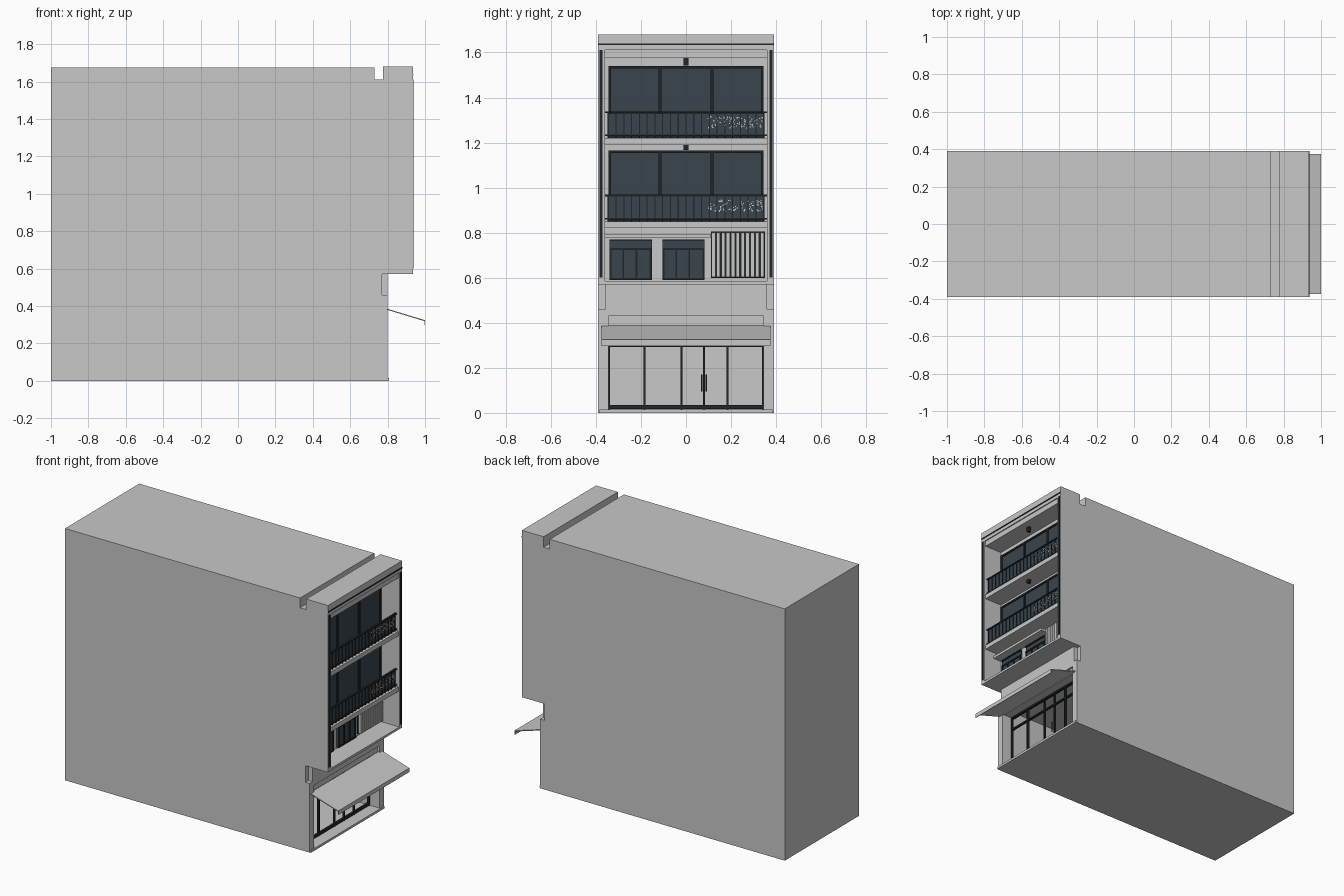
import bpy, bmesh, random
from mathutils import Vector

if "Cube" in bpy.data.objects:
    bpy.data.objects.remove(bpy.data.objects["Cube"], do_unlink=True)
random.seed(4)


def material(name, rgb):
    m = bpy.data.materials.new(name)
    m.use_nodes = True
    m.diffuse_color = (*rgb, 1)
    m.node_tree.nodes["Principled BSDF"].inputs["Base Color"].default_value = (*rgb, 1)
    return m


PLASTER = material("plaster grey", (0.58, 0.58, 0.58))
GLASS = material("dark slate glass", (0.04, 0.058, 0.072))
METAL = material("near black metal", (0.014, 0.019, 0.023))


def finish(name, bm, mat):
    bmesh.ops.recalc_face_normals(bm, faces=bm.faces)
    mesh = bpy.data.meshes.new(name)
    bm.to_mesh(mesh)
    bm.free()
    mesh.materials.append(mat)
    ob = bpy.data.objects.new(name, mesh)
    bpy.context.collection.objects.link(ob)
    return ob


def boxes(name, mat, items):
    """One object made of boxes, each given as x, y and z ranges."""
    bm = bmesh.new()
    for ranges in items:
        lo = Vector([r[0] for r in ranges])
        hi = Vector([r[1] for r in ranges])
        verts = bmesh.ops.create_cube(bm, size=1)["verts"]
        for v in verts:
            v.co = (lo + hi) / 2 + v.co * (hi - lo)
    return finish(name, bm, mat)


def extrude(name, mat, profile, half):
    """Side profile in x and z, extruded across the width."""
    bm = bmesh.new()
    face = bm.faces.new([bm.verts.new((x, -half, z)) for x, z in profile])
    out = bmesh.ops.extrude_face_region(bm, geom=[face])["geom"]
    moved = [v for v in out if isinstance(v, bmesh.types.BMVert)]
    bmesh.ops.translate(bm, verts=moved, vec=(0, 2 * half, 0))
    return finish(name, bm, mat)


def centred(c, width):
    return (c - width / 2, c + width / 2)


# Main building mass with overhang and roof groove
building = extrude("building_shell", PLASTER, [
    (-1, 0), (0.8, 0), (0.8, 0.57), (0.935, 0.57), (0.935, 1.68), (0.775, 1.68),
    (0.775, 1.61), (0.73, 1.61), (0.73, 1.675), (-1, 1.675)], 0.39)

# Cut the balcony recess, the shop room and the corner notches
cuts = [((0.8, 1.1), (-0.36, 0.36), (0.585, 1.61)),
        ((0.2, 0.9), (-0.345, 0.345), (0.015, 0.43)),
        ((0.77, 0.9), (-0.5, -0.36), (0.46, 0.57)),
        ((0.77, 0.9), (0.36, 0.5), (0.46, 0.57))]
bpy.context.view_layer.objects.active = building
for ranges in cuts:
    cutter = boxes("cutter", PLASTER, [ranges])
    cutter.hide_render = True
    mod = building.modifiers.new("cut", 'BOOLEAN')
    mod.operation = 'DIFFERENCE'
    mod.solver = 'EXACT'
    mod.object = cutter
    bpy.ops.object.modifier_apply(modifier=mod.name)
    bpy.data.objects.remove(cutter, do_unlink=True)

# Trim on the frame face
FACE = (0.934, 0.939)
boxes("frame_side_strips", METAL,
      [(FACE, centred(s * 0.377, 0.014), (0.6, 1.61)) for s in (-1, 1)])
boxes("frame_top_strip", METAL, [(FACE, (-0.39, 0.39), (1.632, 1.639))])
boxes("ground_sill", PLASTER, [((0.72, 0.808), (-0.385, 0.385), (0, 0.015))])

# Balcony slabs and ceiling
boxes("balcony_slabs", PLASTER,
      [((0.8, 0.928), (-0.36, 0.36), z) for z in ((0.82, 0.85), (1.19, 1.22), (1.575, 1.61))])

# Two balcony floors, each with glazing, railing, planting and lamp
for label, floor, head in (("lower", 0.85, 1.165), ("upper", 1.22, 1.54)):
    boxes(label + "_balcony_glass", GLASS, [((0.799, 0.808), (-0.345, 0.345), (floor, head))])
    frame = [((0.806, 0.815), centred(y, 0.012), (floor, head))
             for y in (-0.339, -0.115, 0.115, 0.339)]
    frame += [((0.806, 0.815), (-0.345, 0.345), z)
              for z in ((floor, floor + 0.012), (head - 0.012, head))]
    boxes(label + "_balcony_window_frame", METAL, frame)

    boxes(label + "_railing_glass", GLASS,
          [((0.908, 0.912), (-0.345, 0.345), (floor + 0.012, floor + 0.11))])
    rails = [((0.904, 0.918), (-0.36, 0.36), centred(floor + h, 0.007)) for h in (0.012, 0.115)]
    rails += [((0.906, 0.916), centred(-0.345 + 0.0345 * i, 0.005), (floor, floor + 0.115))
              for i in range(21)]
    boxes(label + "_railing", METAL, rails)

    leaves = []
    for i in range(90):
        y, z = random.uniform(0.095, 0.34), floor + random.uniform(0.045, 0.095)
        leaves.append(((0.912, 0.916), centred(y, 0.005), centred(z, 0.005)))
    boxes(label + "_planting", PLASTER, leaves)
    boxes(label + "_ceiling_lamp", METAL,
          [((0.86, 0.88), (-0.01, 0.01), (head + 0.002, head + 0.036))])

# First floor windows
for label, y0, y1 in (("right", -0.34, -0.152), ("left", -0.105, 0.082)):
    boxes(label + "_window_glass", GLASS, [((0.799, 0.808), (y0, y1), (0.59, 0.77))])
    span = y1 - y0
    bars = [((0.806, 0.814), centred(y0 + span * f, 0.007), (0.59, 0.725))
            for f in (0.03, 0.33, 0.64, 0.97)]
    bars += [((0.806, 0.814), (y0, y1), centred(z, 0.008)) for z in (0.594, 0.727, 0.766)]
    boxes(label + "_window_frame", METAL, bars)
boxes("window_ledge", PLASTER, [((0.8, 0.86), (-0.36, 0.11), (0.778, 0.795))])

# Slatted screen
boxes("screen_backing", METAL, [((0.799, 0.807), (0.11, 0.35), (0.598, 0.805))])
boxes("screen_slats", PLASTER,
      [((0.805, 0.825), centred(0.122 + 0.0216 * i, 0.0165), (0.603, 0.8)) for i in range(11)])

# Sloped shop awning with front lip
extrude("awning", PLASTER, [(0.79, 0.388), (0.997, 0.325), (1, 0.325), (1, 0.298),
                            (0.996, 0.298), (0.996, 0.319), (0.79, 0.382)], 0.374)

# Shop front
boxes("shop_fascia", PLASTER, [((0.7, 0.785), (-0.345, 0.345), (0.385, 0.43))])
posts = [((0.715, 0.73), centred(y, 0.009), (0.015, 0.385))
         for y in (-0.341, -0.185, -0.02, 0.08, 0.185, 0.341)]
posts += [((0.715, 0.73), (-0.345, 0.345), z)
          for z in ((0.017, 0.034), (0.292, 0.302), (0.375, 0.386))]
boxes("shop_frame", METAL, posts)
boxes("shop_door_handles", METAL,
      [((0.735, 0.742), centred(y, 0.005), (0.095, 0.17)) for y in (0.07, 0.09)])
